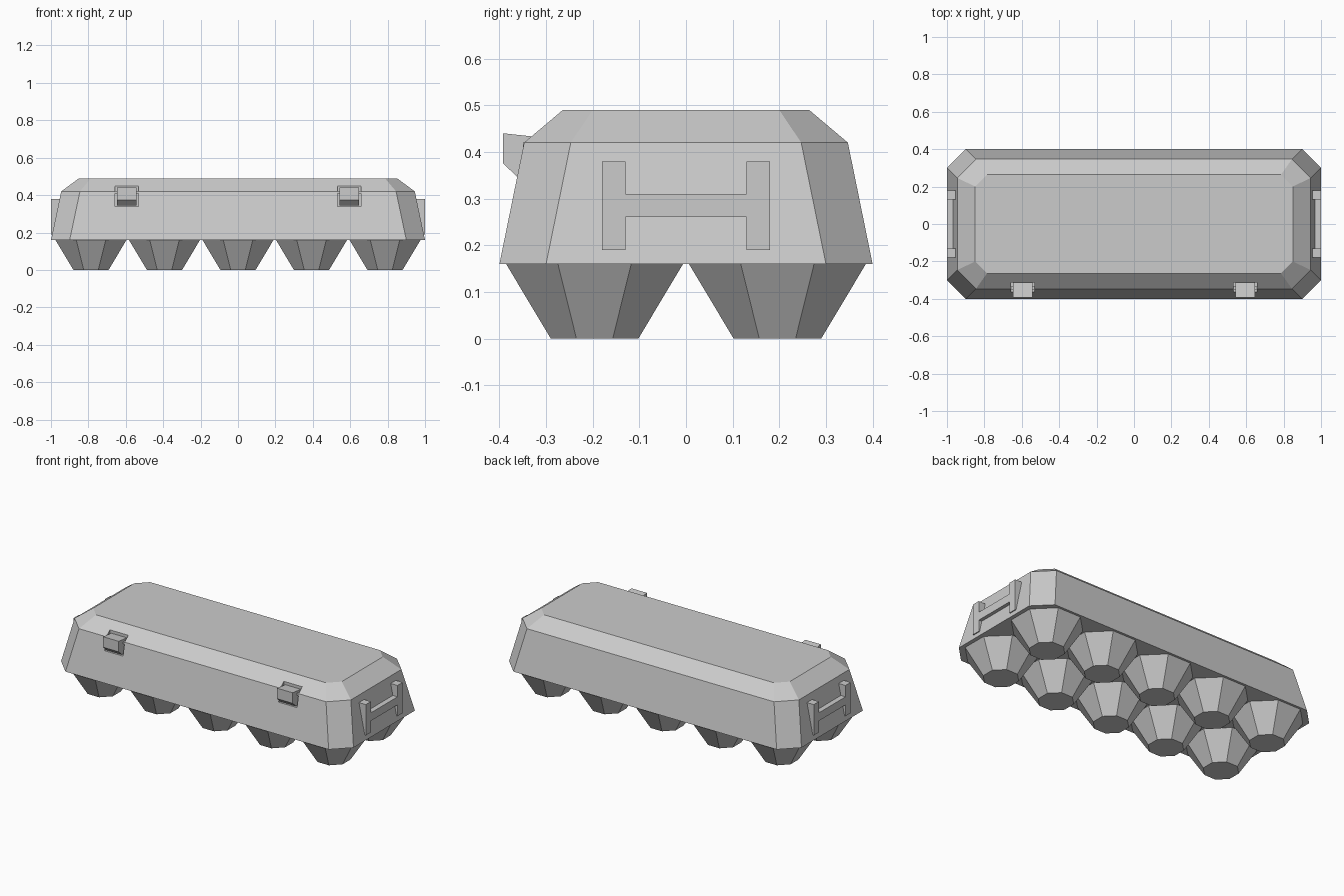
import bpy
import bmesh
import math

if "Cube" in bpy.data.objects:
    bpy.data.objects.remove(bpy.data.objects["Cube"])

GREY = (0.6, 0.6, 0.6, 1.0)
mat = bpy.data.materials.new("carton grey")
mat.use_nodes = True
mat.diffuse_color = GREY
mat.node_tree.nodes["Principled BSDF"].inputs["Base Color"].default_value = GREY


def make_object(name, bm):
    bmesh.ops.recalc_face_normals(bm, faces=bm.faces)
    mesh = bpy.data.meshes.new(name)
    bm.to_mesh(mesh)
    bm.free()
    mesh.materials.append(mat)
    obj = bpy.data.objects.new(name, mesh)
    bpy.context.collection.objects.link(obj)
    return obj


def octagon(hx, hy, cut, z, cx=0, cy=0):
    """Rectangle with cut corners, listed counter-clockwise."""
    quarter = [(hx, hy - cut), (hx - cut, hy)]
    pts = quarter + [(-x, y) for x, y in reversed(quarter)]
    pts += [(-x, -y) for x, y in pts]
    return [(cx + x, cy + y, z) for x, y in pts]


def loft(name, rings):
    bm = bmesh.new()
    loops = [[bm.verts.new(p) for p in ring] for ring in rings]
    n = len(loops[0])
    for low, high in zip(loops, loops[1:]):
        for i in range(n):
            j = (i + 1) % n
            bm.faces.new((low[i], low[j], high[j], high[i]))
    bm.faces.new(loops[0])
    bm.faces.new(loops[-1])
    return make_object(name, bm)


def prism(name, profile, start, offset):
    """Extrude a flat outline, given as 3D points, along an offset."""
    ends = [tuple(a + b for a, b in zip(p, start)) for p in profile]
    far = [tuple(a + b for a, b in zip(p, offset)) for p in ends]
    return loft(name, [ends, far])


def box(name, low, high):
    (x0, y0, z0), (x1, y1, z1) = low, high
    outline = [(x0, y0, z0), (x1, y0, z0), (x1, y1, z0), (x0, y1, z0)]
    return prism(name, outline, (0, 0, 0), (0, 0, z1 - z0))


# Lid with cut corners and a bevelled top
lid = loft("lid", [
    octagon(1.0, 0.4, 0.1, 0.16),
    octagon(0.945, 0.347, 0.1, 0.42),
    octagon(0.85, 0.264, 0.064, 0.49),
])

# Egg cups, two rows of five
corner = 1 - math.tan(math.pi / 8)
for row in (-1, 1):
    for col in range(-2, 3):
        cx, cy = col * 0.393, row * 0.196
        loft("egg_cup", [
            octagon(0.094, 0.094, 0.094 * corner, 0, cx, cy),
            octagon(0.191, 0.191, 0.191 * corner, 0.162, cx, cy),
        ])

# Front latches, each set in a recess with a hinge pin
latch_side = [(-0.392, 0.44), (-0.30, 0.43), (-0.30, 0.345),
              (-0.36, 0.345), (-0.392, 0.375)]
for side in (-1, 1):
    x = side * 0.595
    cutter = box("recess_cutter", (x - 0.063, -0.5, 0.34), (x + 0.063, -0.312, 0.452))
    cutter.hide_render = True
    cutter.hide_set(True)
    cut = lid.modifiers.new("latch recess", "BOOLEAN")
    cut.operation = "DIFFERENCE"
    cut.solver = "EXACT"
    cut.object = cutter
    prism("latch", [(0, y, z) for y, z in latch_side], (x - 0.053, 0, 0), (0.106, 0, 0))
    box("latch_pin", (x - 0.067, -0.35, 0.408), (x + 0.067, -0.335, 0.42))

# H-shaped grips on both ends
for side in (-1, 1):
    for end in (-1, 1):
        y = end * 0.155
        box("grip_post", (side * 0.93, y - 0.025, 0.19), (side, y + 0.025, 0.38))
    box("grip_bar", (side * 0.93, -0.13, 0.26), (side, 0.13, 0.31))
